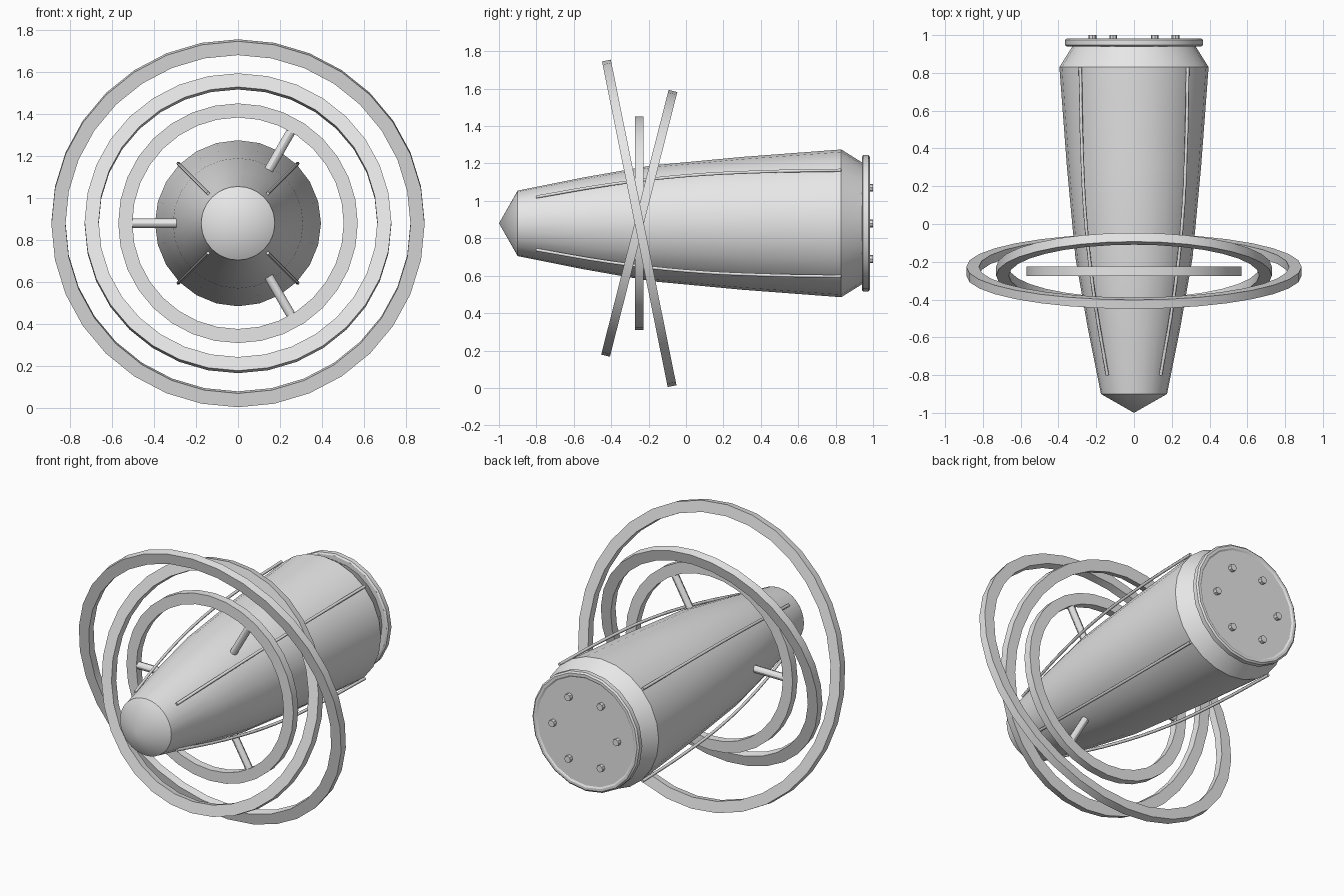
import bpy, bmesh
from math import sin, cos, pi, radians
from mathutils import Vector

if "Cube" in bpy.data.objects:
    bpy.data.objects.remove(bpy.data.objects["Cube"], do_unlink=True)

AXIS_Z = 0.88      # height of the long axis
RING_Y = -0.25     # shared ring centre

grey = bpy.data.materials.new("light_grey")
grey.use_nodes = True
grey.diffuse_color = (0.8, 0.8, 0.8, 1)
grey.node_tree.nodes["Principled BSDF"].inputs["Base Color"].default_value = (0.8, 0.8, 0.8, 1)


def finish(ob):
    ob.data.materials.append(grey)
    bpy.ops.object.select_all(action='DESELECT')
    ob.select_set(True)
    bpy.context.view_layer.objects.active = ob
    bpy.ops.object.shade_smooth_by_angle(angle=radians(30))
    return ob


def lathe(name, profile, sides, closed=False, y=0.0, tilt=0.0):
    """Turn (y, radius) points about the long axis."""
    bm = bmesh.new()
    loops = []
    for i in range(sides):
        a = 2 * pi * i / sides
        loops.append([bm.verts.new((r * cos(a), py, r * sin(a))) for py, r in profile])
    n = len(profile)
    for i in range(sides):
        a, b = loops[i], loops[(i + 1) % sides]
        for j in range(n if closed else n - 1):
            k = (j + 1) % n
            bm.faces.new((a[j], a[k], b[k], b[j]))
    bmesh.ops.remove_doubles(bm, verts=bm.verts, dist=1e-5)
    bmesh.ops.recalc_face_normals(bm, faces=bm.faces)
    mesh = bpy.data.meshes.new(name)
    bm.to_mesh(mesh)
    bm.free()
    ob = bpy.data.objects.new(name, mesh)
    bpy.context.collection.objects.link(ob)
    ob.location = (0, y, AXIS_Z)
    ob.rotation_euler.x = radians(tilt)
    return finish(ob)


def rod(name, start, end, radius, sides):
    """Straight cylinder between two points."""
    start, end = Vector(start), Vector(end)
    d = end - start
    bpy.ops.mesh.primitive_cylinder_add(vertices=sides, radius=radius, depth=d.length,
                                        location=(start + end) / 2,
                                        rotation=d.to_track_quat('Z', 'Y').to_euler())
    ob = bpy.context.object
    ob.name = name
    return finish(ob)


def radial(y, r, angle):
    return (r * cos(angle), y, AXIS_Z + r * sin(angle))


# Hull with pointed nose and tapered tail
lathe("nose_cone", [(-1, 0), (-0.9, 0.175), (-0.9, 0)], 32)
lathe("hull", [(-0.9, 0), (-0.9, 0.175), (-0.55, 0.245), (-0.18, 0.31), (0.3, 0.355),
               (0.83, 0.395), (0.95, 0.32), (0.95, 0)], 24)

# Tail plate with raised rim
lathe("tail_plate", [(0.94, 0), (0.94, 0.355), (0.947, 0.365), (0.975, 0.365), (0.983, 0.355),
                     (0.983, 0.34), (0.977, 0.33), (0.977, 0)], 20)

# Bolts on the tail plate
for i in range(6):
    a = i * pi / 3
    rod(f"tail_bolt_{i + 1}", radial(0.96, 0.22, a), radial(1.0, 0.22, a), 0.021, 8)

# Three nested rings, two of them tilted
for name, outer, tilt in (("inner_ring", 0.57, 0), ("middle_ring", 0.73, -14.3),
                          ("outer_ring", 0.888, 11.4)):
    w, inner = 0.024, outer - 0.067
    lathe(name, [(-w, inner), (-w, outer), (w, outer), (w, inner)], 32, True, RING_Y, tilt)

# Struts from hull to inner ring
for i in range(3):
    a = pi / 3 + i * 2 * pi / 3
    rod(f"strut_{i + 1}", radial(RING_Y, 0.25, a), radial(RING_Y, 0.515, a), 0.022, 12)

# Four bowed rails along the hull
for i in range(4):
    a = pi / 4 + i * pi / 2
    path = [(-0.8, 0.2), (-0.4, 0.295), (0, 0.36), (0.4, 0.39), (0.83, 0.402)]
    curve = bpy.data.curves.new(f"rail_{i + 1}", 'CURVE')
    curve.dimensions = '3D'
    curve.bevel_depth = 0.009
    curve.bevel_resolution = 1
    curve.resolution_u = 4
    curve.use_fill_caps = True
    spline = curve.splines.new('BEZIER')
    spline.bezier_points.add(len(path) - 1)
    for point, (y, r) in zip(spline.bezier_points, path):
        point.co = radial(y, r, a)
        point.handle_left_type = point.handle_right_type = 'AUTO'
    curve.materials.append(grey)
    rail = bpy.data.objects.new(f"rail_{i + 1}", curve)
    bpy.context.collection.objects.link(rail)
